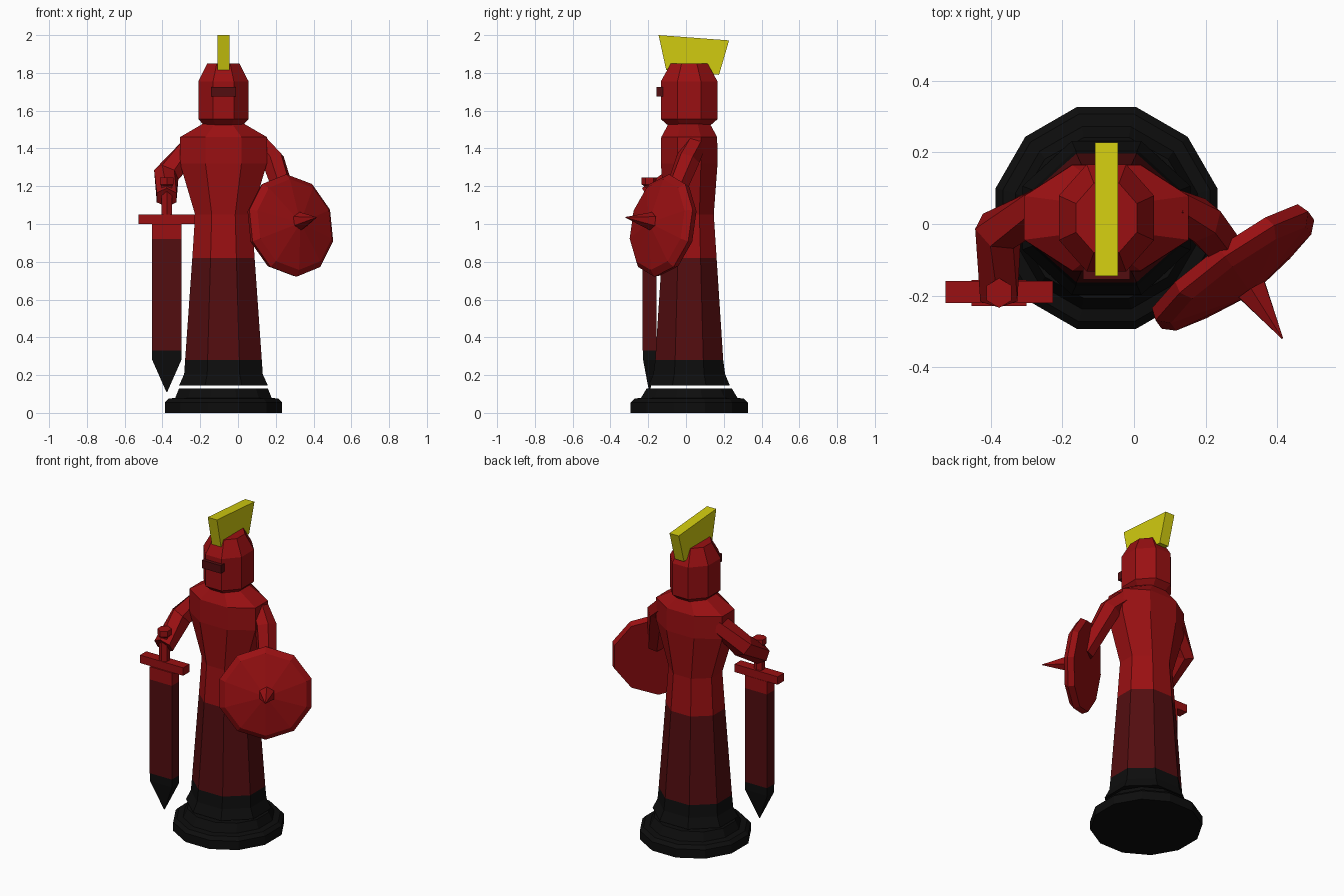
import bpy, bmesh, math
from mathutils import Vector, Quaternion

cube = bpy.data.objects.get("Cube")
if cube:
    bpy.data.objects.remove(cube)


def material(name, color):
    m = bpy.data.materials.new(name)
    m.use_nodes = True
    m.diffuse_color = (*color, 1)
    m.node_tree.nodes["Principled BSDF"].inputs["Base Color"].default_value = (*color, 1)
    return m


RED = material("red", (0.32, 0.005, 0.006))
MAROON = material("dark maroon", (0.085, 0.004, 0.005))
BLACK = material("black", (0.004, 0.004, 0.004))
YELLOW = material("yellow", (0.64, 0.6, 0.005))
UP = Vector((0, 0, 1))


def finish(name, bm, mats):
    bmesh.ops.recalc_face_normals(bm, faces=bm.faces[:])
    mesh = bpy.data.meshes.new(name)
    bm.to_mesh(mesh)
    bm.free()
    for m in mats:
        mesh.materials.append(m)
    obj = bpy.data.objects.new(name, mesh)
    bpy.context.collection.objects.link(obj)
    return obj


def loft(name, sides, rings, bands):
    """Skin rings of (centre, direction, half width, half depth); bands colours each strip."""
    bm = bmesh.new()
    mats = list(dict.fromkeys(bands))
    loops = []
    grow = 1 / math.cos(math.pi / sides)
    for centre, direction, hx, hy in rings:
        d = Vector(direction).normalized()
        q = Quaternion() if d.z > 0.99 else d.to_track_quat('Z', 'Y')
        angles = [2 * math.pi * (i + 0.5) / sides for i in range(sides)]
        loops.append([bm.verts.new(Vector(centre) + q @ Vector(
            (hx * grow * math.cos(a), hy * grow * math.sin(a), 0))) for a in angles])
    for k, (low, high) in enumerate(zip(loops, loops[1:])):
        mat = bands[min(k, len(bands) - 1)]
        for i in range(sides):
            j = (i + 1) % sides
            bm.faces.new((low[i], low[j], high[j], high[i])).material_index = mats.index(mat)
    bm.faces.new(loops[0][::-1]).material_index = mats.index(bands[0])
    bm.faces.new(loops[-1]).material_index = mats.index(bands[-1])
    return finish(name, bm, mats)


def column(name, sides, x, y, profile, bands):
    """Upright loft from (height, half width, half depth)."""
    return loft(name, sides, [((x, y, z), UP, hx, hy) for z, hx, hy in profile], bands)


def limb(name, points, radii, mat):
    """Six-sided tube along a bent path."""
    pts = [Vector(p) for p in points]
    rings = []
    for i, (p, r) in enumerate(zip(pts, radii)):
        rings.append((p, pts[min(i + 1, len(pts) - 1)] - pts[max(i - 1, 0)], r, r))
    return loft(name, 6, rings, [mat])


def box(name, centre, size, mat):
    x, y, z = centre
    sx, sy, sz = (s / 2 for s in size)
    return column(name, 4, x, y, [(z - sz, sx, sy), (z + sz, sx, sy)], [mat])


CX, CY = -0.077, 0.017

# Plinth
column("plinth", 12, CX, CY, [(0, .31, .31), (.055, .31, .31), (.075, .29, .29),
                              (.08, .255, .255), (.13, .235, .225)], [BLACK])

# Robe and torso
column("robe_and_torso", 8, CX, CY, [
    (.145, .235, .215), (.205, .208, .19), (.28, .203, .18), (.82, .165, .145),
    (1.05, .15, .13), (1.32, .23, .15), (1.46, .23, .148), (1.53, .11, .11)],
    [BLACK, BLACK, MAROON, RED])

# Helmet with visor and crest
column("helmet", 8, CX, CY, [(1.52, .1, .11), (1.555, .133, .15),
                             (1.755, .133, .15), (1.85, .085, .097)], [RED])
box("visor", (CX, -.125, 1.7), (.132, .06, .05), MAROON)
bm = bmesh.new()
side = [bm.verts.new((CX - .032, y, z)) for y, z in
        [(-.145, 2.0), (.228, 1.972), (.175, 1.79), (-.105, 1.815)]]
cut = bmesh.ops.extrude_face_region(bm, geom=[bm.faces.new(side)])
bmesh.ops.translate(bm, vec=(.064, 0, 0),
                    verts=[v for v in cut["geom"] if isinstance(v, bmesh.types.BMVert)])
finish("crest", bm, [YELLOW])

# Arms
limb("right_arm", [(-.25, .05, 1.4), (-.38, -.02, 1.26), (-.378, -.2, 1.14)],
     [.055, .06, .052], RED)
limb("left_arm", [(.1, .05, 1.43), (.185, .01, 1.34), (.28, -.1, 1.06)],
     [.05, .056, .045], RED)

# Sword
SX, SY = -.377, -.193
column("sword_grip", 6, SX, SY, [(1.05, .027, .025), (1.2, .027, .025), (1.21, .035, .036),
                                 (1.245, .035, .036)], [RED])
box("sword_guard", (SX, -.19, 1.025), (.3, .062, .05), RED)
column("sword_blade", 4, SX, SY, [(.11, .002, .002), (.28, .077, .034), (.33, .077, .036),
                                  (.92, .077, .036), (1.0, .077, .036)],
       [BLACK, BLACK, MAROON, RED])

# Shield: a shallow tilted dish with a spike
shield_centre = Vector((.285, -.133, .993))
facing = Vector((.57, -.8, .17)).normalized()
loft("shield", 10, [(shield_centre + facing * d, facing, r, r) for d, r in
                    [(-.04, .25), (-.005, .262), (.025, .232), (.075, .02)]], [RED])
spike_base, spike_tip = Vector((.33, -.185, 1.015)), Vector((.415, -.32, 1.035))
axis = spike_tip - spike_base
loft("shield_spike", 6, [(spike_base, axis, .042, .042), (spike_tip, axis, .002, .002)], [RED])
